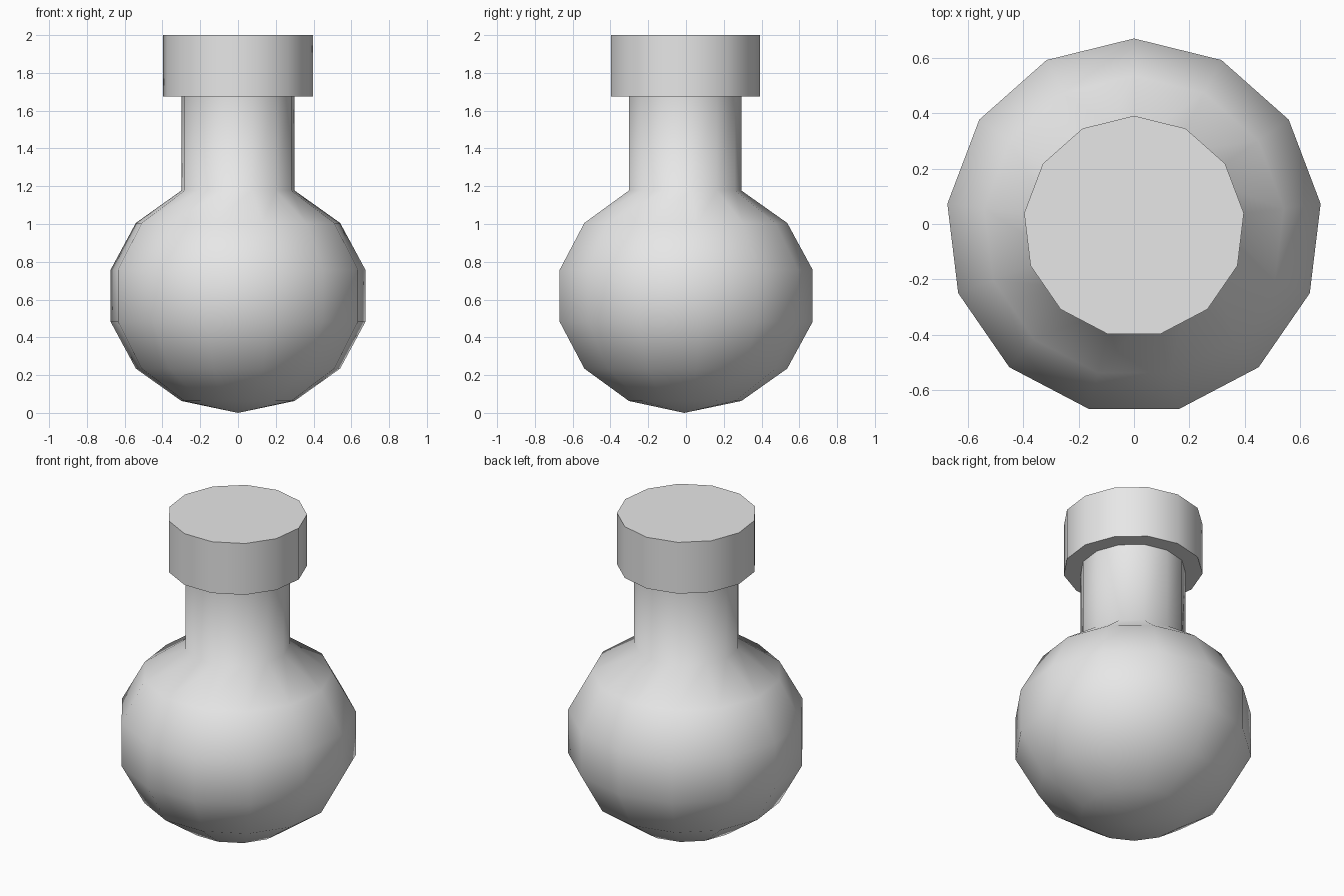
import bpy, bmesh, math

SIDES = 13
CENTRE_Y = -0.009

cube = bpy.data.objects.get("Cube")
if cube:
    bpy.data.objects.remove(cube, do_unlink=True)

grey = bpy.data.materials.new("light grey")
grey.use_nodes = True
colour = (0.8, 0.8, 0.8, 1)
grey.diffuse_color = colour
grey.node_tree.nodes["Principled BSDF"].inputs["Base Color"].default_value = colour


def lathe(name, profile, sharp_angle):
    """Turn a bottom-to-top (radius, height) profile; radius 0 makes a pole."""
    bm = bmesh.new()
    rings = []
    for radius, z in profile:
        if radius == 0:
            rings.append([bm.verts.new((0, CENTRE_Y, z))] * SIDES)
            continue
        ring = []
        for i in range(SIDES):
            a = math.pi / 2 + math.tau * i / SIDES
            ring.append(bm.verts.new((radius * math.cos(a),
                                      CENTRE_Y + radius * math.sin(a), z)))
        rings.append(ring)
    for low, high in zip(rings, rings[1:]):
        for i in range(SIDES):
            j = (i + 1) % SIDES
            corners = dict.fromkeys((low[i], low[j], high[j], high[i]))
            bm.faces.new(list(corners))
    # Close open ends with flat caps
    for ring in (rings[0], rings[-1]):
        if ring[0] is not ring[1]:
            bm.faces.new(ring)
    bmesh.ops.recalc_face_normals(bm, faces=bm.faces)
    mesh = bpy.data.meshes.new(name)
    bm.to_mesh(mesh)
    bm.free()
    mesh.materials.append(grey)
    obj = bpy.data.objects.new(name, mesh)
    bpy.context.collection.objects.link(obj)
    bpy.ops.object.select_all(action='DESELECT')
    obj.select_set(True)
    bpy.context.view_layer.objects.active = obj
    bpy.ops.object.shade_smooth_by_angle(angle=math.radians(sharp_angle))
    return obj


# Round bulb, slightly squashed, running smoothly into the straight neck
bulb = [(0, 0)]
for k in range(1, 7):
    t = math.pi * k / 7
    bulb.append((0.697 * math.sin(t), 0.62 - 0.618 * math.cos(t)))
neck_radius = bulb[-1][0]
lathe("flask_body", bulb + [(neck_radius, 1.676)], 65)

# Wide stopper
lathe("stopper", [(0.4, 1.676), (0.4, 2.0)], 40)
